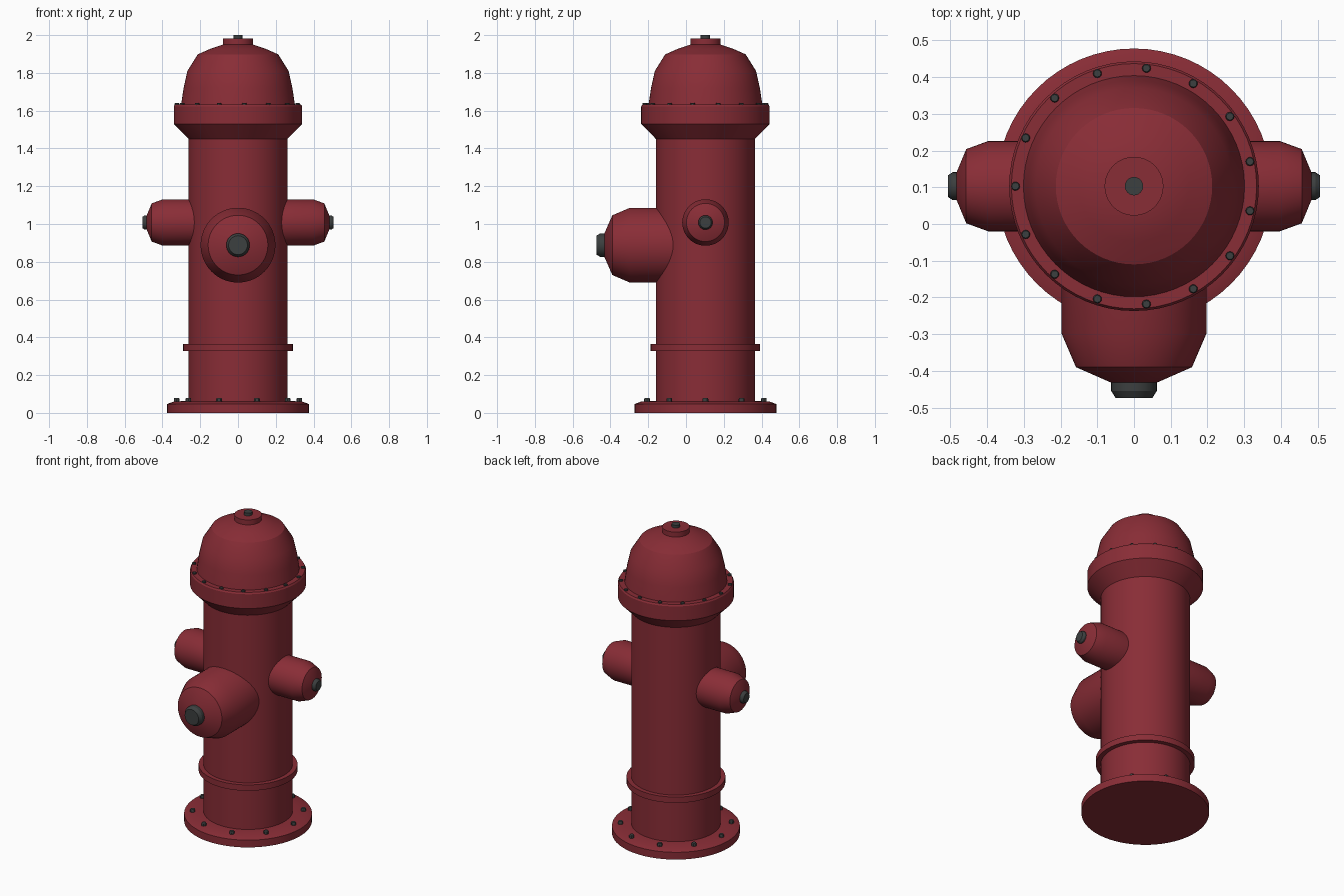
import bpy, bmesh
from math import pi, sin, cos, radians
from mathutils import Matrix, Vector

if "Cube" in bpy.data.objects:
    bpy.data.objects.remove(bpy.data.objects["Cube"])

CY = 0.103  # y of the hydrant's vertical axis


def material(name, rgb):
    m = bpy.data.materials.new(name)
    m.diffuse_color = (*rgb, 1)
    m.use_nodes = True
    m.node_tree.nodes["Principled BSDF"].inputs["Base Color"].default_value = m.diffuse_color
    return m


RED = material("red_paint", (0.25, 0.026, 0.037))
DARK = material("dark_metal", (0.045, 0.05, 0.05))


def lathe(name, profile, mat, places, sides=64):
    """Closed solid of revolution from (radius, height) points, one copy per placement matrix."""
    bm = bmesh.new()
    for place in places:
        rings = [[bm.verts.new(place @ Vector((r * cos(2 * pi * i / sides), r * sin(2 * pi * i / sides), h)))
                  for i in range(sides)] for r, h in profile]
        for a, b in zip(rings, rings[1:]):
            for i in range(sides):
                j = (i + 1) % sides
                bm.faces.new((a[i], a[j], b[j], b[i]))
        bm.faces.new(rings[0][::-1])
        bm.faces.new(rings[-1])
    for f in bm.faces:
        f.smooth = True
    me = bpy.data.meshes.new(name)
    bm.to_mesh(me)
    bm.free()
    me.set_sharp_from_angle(angle=radians(30))
    me.materials.append(mat)
    ob = bpy.data.objects.new(name, me)
    bpy.context.collection.objects.link(ob)
    return ob


def bolt_ring(name, count, ring_r, z, r, h):
    places = [Matrix.Translation((ring_r * cos(a), CY + ring_r * sin(a), z))
              for a in (pi + 2 * pi * k / count for k in range(count))]
    lathe(name, [(r, 0), (r, h * 0.8), (r * 0.8, h)], DARK, places, 12)


AXIS = [Matrix.Translation((0, CY, 0))]

# Upright parts
lathe("base_flange", [(0.375, 0), (0.375, 0.047), (0.34, 0.06), (0.25, 0.064)], RED, AXIS)
lathe("barrel", [(0.262, 0.03), (0.262, 1.47)], RED, AXIS)
lathe("barrel_band", [(0.29, 0.327), (0.29, 0.365)], RED, AXIS)
lathe("bonnet_flange", [(0.262, 1.45), (0.34, 1.53), (0.34, 1.622), (0.334, 1.632), (0.28, 1.632)], RED, AXIS)
lathe("bonnet", [(0.303, 1.62), (0.288, 1.72), (0.268, 1.81), (0.213, 1.898), (0.15, 1.926), (0.08, 1.95)], RED, AXIS)
lathe("bonnet_cap", [(0.08, 1.94), (0.08, 1.982)], RED, AXIS)
lathe("top_nut", [(0.025, 1.97), (0.025, 2.0)], DARK, AXIS, 24)

# Bolt circles
bolt_ring("base_bolts", 10, 0.325, 0.055, 0.015, 0.024)
bolt_ring("bonnet_bolts", 15, 0.323, 1.625, 0.012, 0.016)

# Side outlets, heights measured outward from the barrel axis
for side, sign in (("left", -1), ("right", 1)):
    place = [Matrix.Translation((0, CY, 1.008)) @ Matrix.Rotation(sign * pi / 2, 4, 'Y')]
    lathe(side + "_outlet", [(0.123, 0.2), (0.123, 0.397), (0.101, 0.457), (0.036, 0.484)], RED, place, 48)
    lathe(side + "_outlet_nut", [(0.038, 0.475), (0.038, 0.494), (0.03, 0.506)], DARK, place, 24)

# Large front outlet, heights measured along -y from y = 0
place = [Matrix.Translation((0, 0, 0.888)) @ Matrix.Rotation(pi / 2, 4, 'X')]
lathe("front_outlet", [(0.198, 0), (0.198, 0.297), (0.158, 0.39), (0.058, 0.434)], RED, place)
lathe("front_outlet_nut", [(0.062, 0.425), (0.062, 0.455), (0.05, 0.474)], DARK, place, 32)
